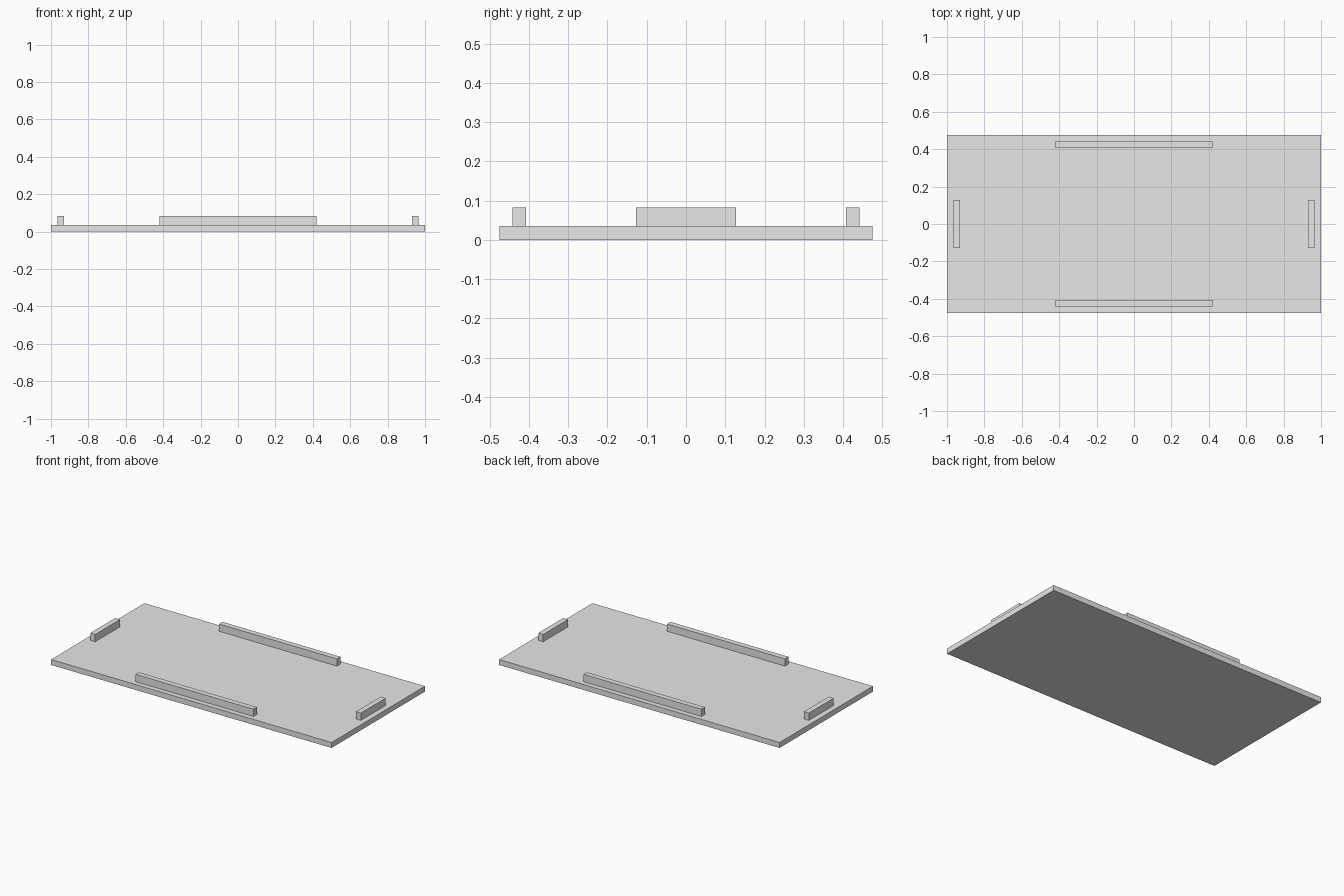
import bpy

cube = bpy.data.objects.get("Cube")
if cube:
    bpy.data.objects.remove(cube, do_unlink=True)

# Single plain grey finish
grey = bpy.data.materials.new("light_grey")
grey.use_nodes = True
colour = (0.8, 0.8, 0.8, 1)
grey.diffuse_color = colour
grey.node_tree.nodes["Principled BSDF"].inputs["Base Color"].default_value = colour


def box(name, size, centre):
    bpy.ops.mesh.primitive_cube_add(size=1, location=centre)
    obj = bpy.context.object
    obj.name = name
    obj.scale = size
    bpy.ops.object.transform_apply(location=False, rotation=False, scale=True)
    obj.data.materials.append(grey)
    return obj


BASE = 0.035
RAIL = 0.047
rail_z = BASE + RAIL / 2

# Flat base slab
box("base_plate", (2, 0.95, BASE), (0, 0, BASE / 2))

# Long rails along the front and back, short rails at each end
for side, long_name, short_name in ((-1, "front_rail", "right_end_rail"),
                                    (1, "back_rail", "left_end_rail")):
    box(long_name, (0.84, 0.035, RAIL), (0, side * 0.425, rail_z))
    box(short_name, (0.035, 0.254, RAIL), (side * 0.947, 0, rail_z))
